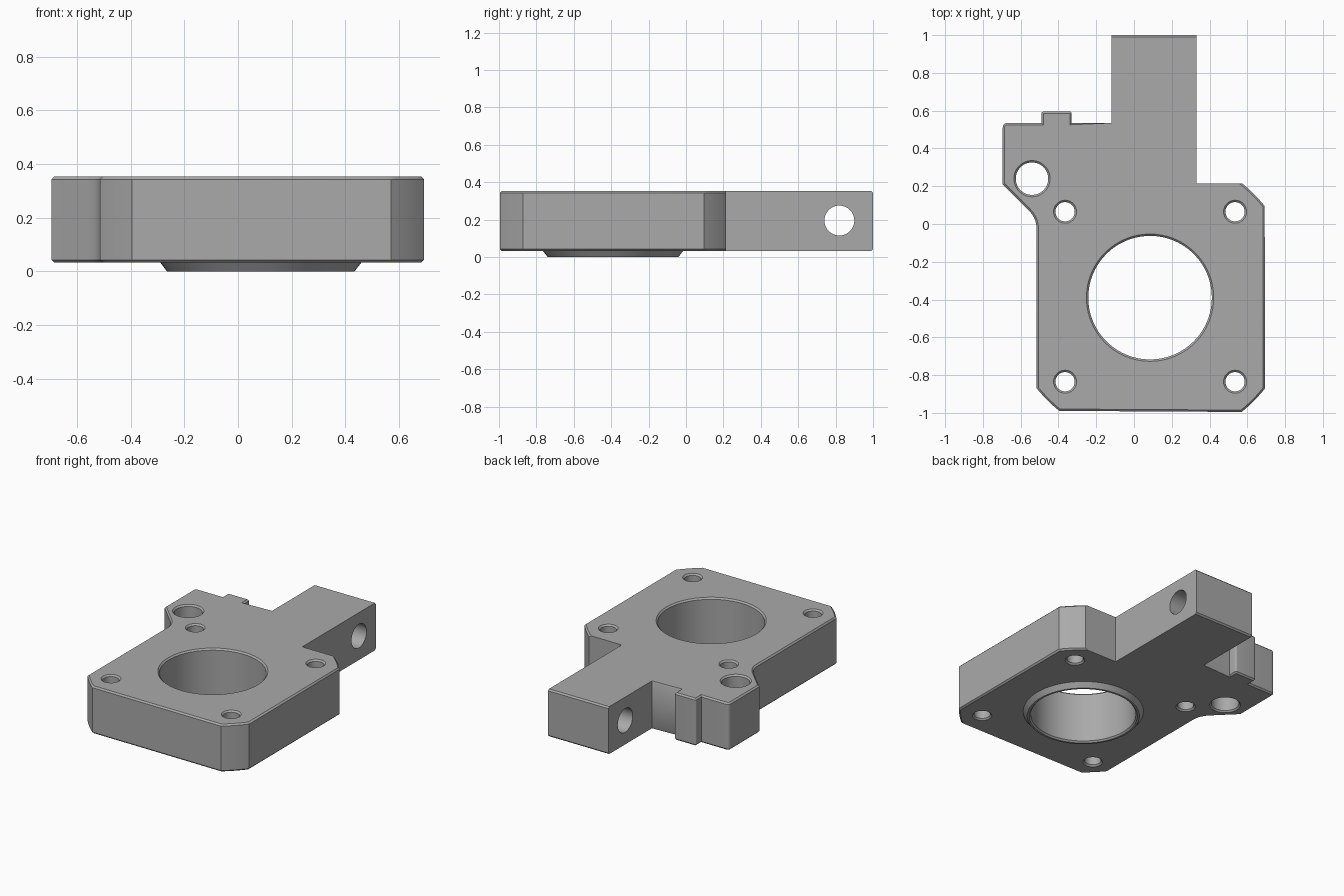
import bpy
import bmesh
from math import cos, sin, pi, atan2
from mathutils import Vector, Matrix

cube = bpy.data.objects.get("Cube")
if cube:
    bpy.data.objects.remove(cube)

BOTTOM, TOP, CHAMFER = 0.033, 0.353, 0.01
BORE = Vector((0.085, -0.39))

metal = bpy.data.materials.new("mid grey metal")
metal.use_nodes = True
grey = (0.40, 0.40, 0.40, 1)
metal.diffuse_color = grey
metal.node_tree.nodes["Principled BSDF"].inputs["Base Color"].default_value = grey


def make_object(name, bm):
    bmesh.ops.recalc_face_normals(bm, faces=bm.faces[:])
    mesh = bpy.data.meshes.new(name)
    bm.to_mesh(mesh)
    bm.free()
    mesh.materials.append(metal)
    obj = bpy.data.objects.new(name, mesh)
    bpy.context.collection.objects.link(obj)
    return obj


def turned(name, profile, matrix, sides=48):
    """Closed solid of revolution from (radius, height) pairs."""
    bm = bmesh.new()
    rings = [[bm.verts.new((r * cos(2 * pi * i / sides), r * sin(2 * pi * i / sides), z))
              for i in range(sides)] for r, z in profile]
    for low, high in zip(rings, rings[1:]):
        for i in range(sides):
            j = (i + 1) % sides
            bm.faces.new((low[i], low[j], high[j], high[i]))
    bm.faces.new(rings[0][::-1])
    bm.faces.new(rings[-1])
    bm.transform(matrix)
    return make_object(name, bm)


def combine(target, tool, operation):
    """Apply a boolean and discard the tool."""
    tool.hide_render = True
    mod = target.modifiers.new(tool.name, 'BOOLEAN')
    mod.object, mod.operation, mod.solver = tool, operation, 'EXACT'
    bpy.context.view_layer.update()
    graph = bpy.context.evaluated_depsgraph_get()
    mesh = bpy.data.meshes.new_from_object(target.evaluated_get(graph))
    target.modifiers.clear()
    target.data = mesh
    bpy.data.objects.remove(tool)


def bulge(start, end, steps=6):
    """Shallow corner arc centred on the bore."""
    a, b = Vector(start) - BORE, Vector(end) - BORE
    a0, a1 = atan2(a.y, a.x), atan2(b.y, b.x)
    return [BORE + a.length * Vector((cos(t), sin(t)))
            for t in (a0 + (a1 - a0) * i / steps for i in range(steps + 1))]


def soften(before, corner, after, size, steps=5):
    """Small rounded corner between two straight edges."""
    c = Vector(corner)
    p = c + (Vector(before) - c).normalized() * size
    q = c + (Vector(after) - c).normalized() * size
    return [p.lerp(c, t).lerp(c.lerp(q, t), t) for t in (i / steps for i in range(steps + 1))]


# Plate outline, counter-clockwise from the front left corner
outline = bulge((-0.515, -0.87), (-0.40, -0.995))
outline += bulge((0.57, -0.995), (0.692, -0.87))
outline += bulge((0.692, 0.095), (0.575, 0.215))
outline += [(0.33, 0.215), (0.33, 1.0), (-0.12, 1.0), (-0.12, 0.535)]
outline += [(-0.33, 0.535)]
outline += soften((-0.33, 0.535), (-0.33, 0.595), (-0.49, 0.595), 0.012)
outline += soften((-0.33, 0.595), (-0.49, 0.595), (-0.49, 0.535), 0.012)
outline += [(-0.49, 0.535)]
outline += soften((-0.49, 0.535), (-0.695, 0.535), (-0.695, 0.21), 0.025)
outline += [(-0.695, 0.21)]
outline += soften((-0.695, 0.21), (-0.515, 0.03), (-0.515, -0.87), 0.06)

bm = bmesh.new()
base = bm.faces.new([bm.verts.new((p[0], p[1], BOTTOM)) for p in outline])
lift = bmesh.ops.extrude_face_region(bm, geom=[base])["geom"]
bmesh.ops.translate(bm, vec=(0, 0, TOP - BOTTOM),
                    verts=[v for v in lift if isinstance(v, bmesh.types.BMVert)])
bmesh.ops.recalc_face_normals(bm, faces=bm.faces[:])


def is_rim(edge):
    a, b = (v.co for v in edge.verts)
    mid = (a + b) / 2
    arm_side = abs(a.x - b.x) < 1e-4 and mid.y > 0.6 and mid.x > -0.2
    back_step = abs(mid.y - 0.215) < 1e-3 and 0.3 < mid.x < 0.57
    return abs(a.z - b.z) < 1e-4 and not arm_side and not back_step


# The arm side starts lower on its left and right, so test by x as well
rims = [e for e in bm.edges if is_rim(e)
        and not all(abs(v.co.x - 0.33) < 1e-4 for v in e.verts)]
bmesh.ops.bevel(bm, geom=rims, offset=CHAMFER, segments=1, affect='EDGES')
plate = make_object("mounting_plate", bm)

# Raised pilot collar under the bore
collar = turned("pilot_collar", [(0.35, 0), (0.375, BOTTOM), (0.375, BOTTOM + 0.02)],
                Matrix.Translation((BORE.x, BORE.y, 0)), 96)
combine(plate, collar, 'UNION')


def drill(name, x, y, radius, sides=48, floor=BOTTOM):
    """Vertical through hole with chamfered mouths."""
    c, over = CHAMFER, 0.02
    profile = [(radius + c + over, floor - over), (radius, floor + c),
               (radius, TOP - c), (radius + c + over, TOP + over)]
    combine(plate, turned(name, profile, Matrix.Translation((x, y, 0)), sides), 'DIFFERENCE')


drill("bore_cutter", BORE.x, BORE.y, 0.327, 96, floor=0)
drill("rod_hole_cutter", -0.54, 0.24, 0.086)
for sx in (-1, 1):
    for sy in (-1, 1):
        drill("screw_hole_cutter", BORE.x + sx * 0.45, BORE.y + 0.005 + sy * 0.45, 0.051)

# Cross hole through the arm
cross = Matrix.Translation((0.105, 0.82, 0.195)) @ Matrix.Rotation(pi / 2, 4, 'Y')
combine(plate, turned("arm_hole_cutter", [(0.08, -0.3), (0.08, 0.3)], cross), 'DIFFERENCE')

bpy.ops.object.select_all(action='DESELECT')
plate.select_set(True)
bpy.context.view_layer.objects.active = plate
bpy.ops.object.shade_smooth_by_angle(angle=0.5)
